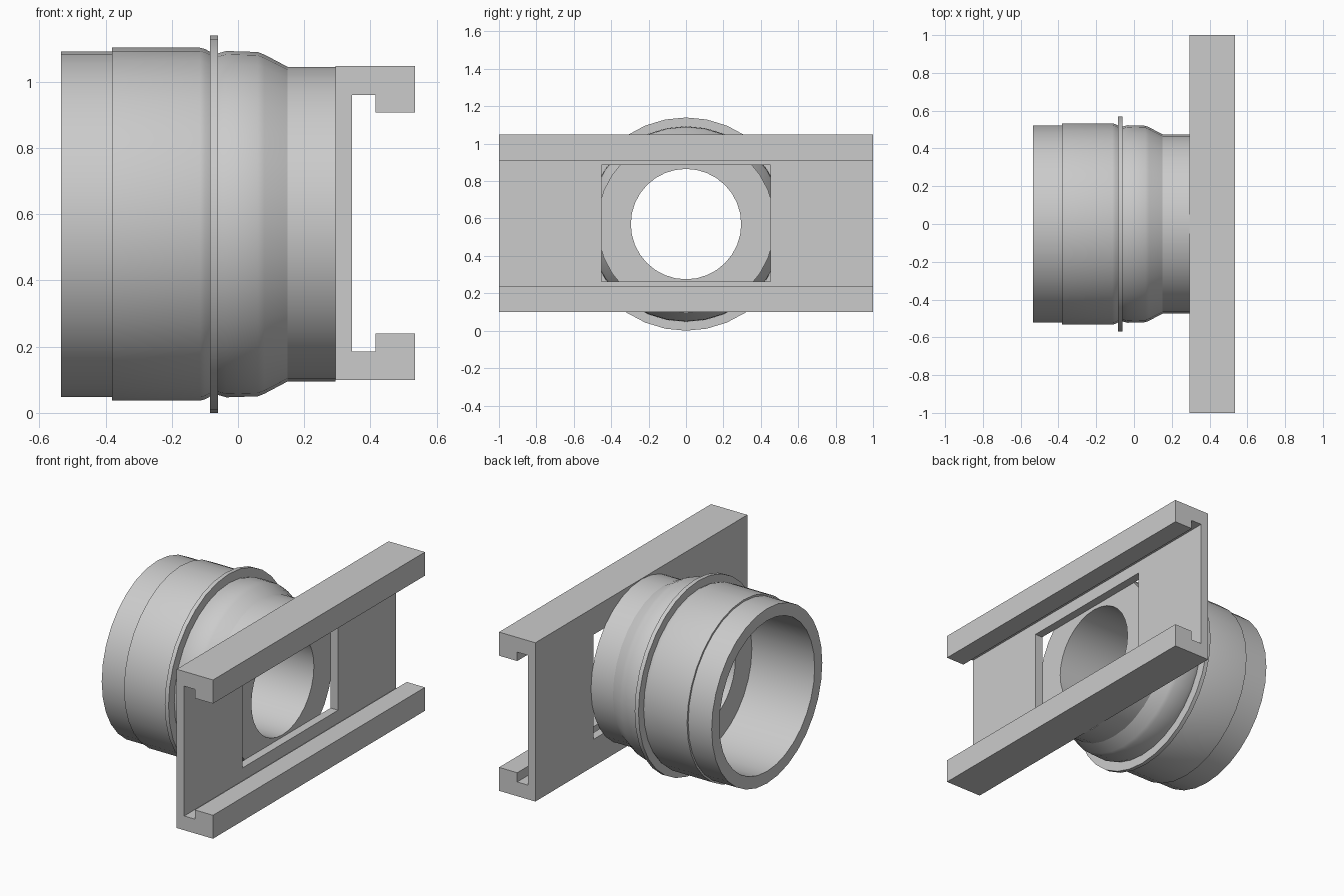
import bpy, bmesh, math

if "Cube" in bpy.data.objects:
    bpy.data.objects.remove(bpy.data.objects["Cube"])

AXIS_Z = 0.57
SEGS = 32

grey = bpy.data.materials.new("plain grey")
grey.diffuse_color = (0.6, 0.6, 0.6, 1)
grey.use_nodes = True
grey.node_tree.nodes["Principled BSDF"].inputs["Base Color"].default_value = grey.diffuse_color


def finish(bm, name):
    bmesh.ops.recalc_face_normals(bm, faces=bm.faces)
    mesh = bpy.data.meshes.new(name)
    bm.to_mesh(mesh)
    bm.free()
    obj = bpy.data.objects.new(name, mesh)
    bpy.context.collection.objects.link(obj)
    mesh.materials.append(grey)
    return obj


def activate(obj):
    bpy.ops.object.select_all(action='DESELECT')
    obj.select_set(True)
    bpy.context.view_layer.objects.active = obj


def lathe(name, profile):
    """Revolve a closed (x, radius) loop around the pipe axis."""
    bm = bmesh.new()
    rings = []
    for i in range(SEGS):
        a = 2 * math.pi * i / SEGS
        rings.append([bm.verts.new((x, r * math.cos(a), AXIS_Z + r * math.sin(a)))
                      for x, r in profile])
    n = len(profile)
    for i in range(SEGS):
        p, q = rings[i], rings[(i + 1) % SEGS]
        for j in range(n):
            k = (j + 1) % n
            bm.faces.new((p[j], p[k], q[k], q[j]))
    obj = finish(bm, name)
    activate(obj)
    bpy.ops.object.shade_smooth_by_angle(angle=math.radians(25))
    return obj


def extrude_y(name, profile, half):
    """Extrude an (x, z) outline symmetrically along y."""
    bm = bmesh.new()
    a = [bm.verts.new((x, -half, z)) for x, z in profile]
    b = [bm.verts.new((x, half, z)) for x, z in profile]
    bm.faces.new(a)
    bm.faces.new(b)
    for i in range(len(a)):
        j = (i + 1) % len(a)
        bm.faces.new((a[i], a[j], b[j], b[i]))
    return finish(bm, name)


# Pipe body: stepped outside with collar, wide socket and narrow bore inside
lathe("pipe_body", [
    (-0.535, 0.522), (-0.38, 0.522), (-0.38, 0.533), (-0.115, 0.533),
    (-0.10, 0.529), (-0.085, 0.521), (-0.085, 0.57), (-0.06, 0.57),
    (-0.06, 0.516), (-0.035, 0.523), (0.06, 0.520), (0.08, 0.512),
    (0.15, 0.475), (0.295, 0.475),
    (0.295, 0.295), (-0.12, 0.295), (-0.12, 0.45), (-0.535, 0.45)])

# Slide channel: C-shaped rail
rail = extrude_y("slide_channel", [
    (0.295, 0.10), (0.535, 0.10), (0.535, 0.24), (0.415, 0.24),
    (0.415, 0.185), (0.345, 0.185), (0.345, 0.96), (0.415, 0.96),
    (0.415, 0.907), (0.535, 0.907), (0.535, 1.048), (0.295, 1.048)], 1.0)

# Rectangular window cut through the channel web
cutter = extrude_y("window_cutter", [
    (0.2, 0.262), (0.4, 0.262), (0.4, 0.887), (0.2, 0.887)], 0.452)
cutter.hide_render = True
mod = rail.modifiers.new("window", 'BOOLEAN')
mod.operation = 'DIFFERENCE'
mod.solver = 'EXACT'
mod.object = cutter
activate(rail)
bpy.ops.object.modifier_apply(modifier=mod.name)
bpy.data.objects.remove(cutter, do_unlink=True)
